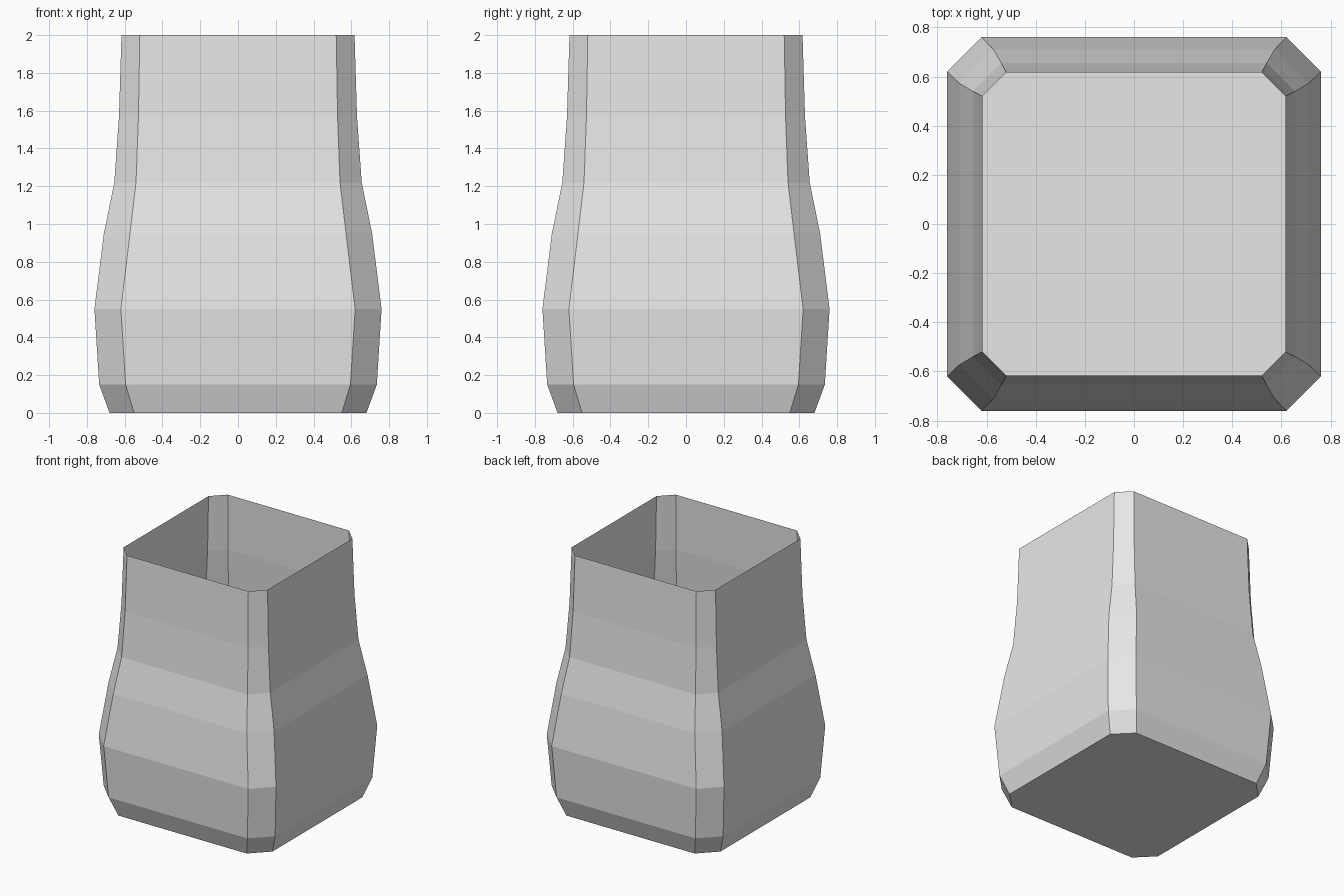
import bpy
import bmesh

if "Cube" in bpy.data.objects:
    bpy.data.objects.remove(bpy.data.objects["Cube"])

# Cross-sections: height, half width, half length of the flat side
RINGS = [
    (0.00, 0.68, 0.55),
    (0.15, 0.735, 0.595),
    (0.55, 0.76, 0.62),
    (0.95, 0.71, 0.572),
    (1.22, 0.655, 0.54),
    (1.57, 0.63, 0.527),
    (2.00, 0.617, 0.52),
]

grey = bpy.data.materials.new("light grey")
grey.diffuse_color = (0.8, 0.8, 0.8, 1.0)
grey.use_nodes = True
grey.node_tree.nodes["Principled BSDF"].inputs["Base Color"].default_value = grey.diffuse_color


def chamfered_square(bm, z, w, f):
    """Eight-sided ring, counter-clockwise from above."""
    points = [(w, -f), (w, f), (f, w), (-f, w),
              (-w, f), (-w, -f), (-f, -w), (f, -w)]
    return [bm.verts.new((x, y, z)) for x, y in points]


# Open thin-walled vase with a closed floor
bm = bmesh.new()
rings = [chamfered_square(bm, *r) for r in RINGS]
bm.faces.new(rings[0][::-1])
for low, high in zip(rings, rings[1:]):
    for i in range(8):
        j = (i + 1) % 8
        bm.faces.new((low[i], low[j], high[j], high[i]))

mesh = bpy.data.meshes.new("vase")
bm.to_mesh(mesh)
bm.free()
mesh.materials.append(grey)
vase = bpy.data.objects.new("vase", mesh)
bpy.context.collection.objects.link(vase)
